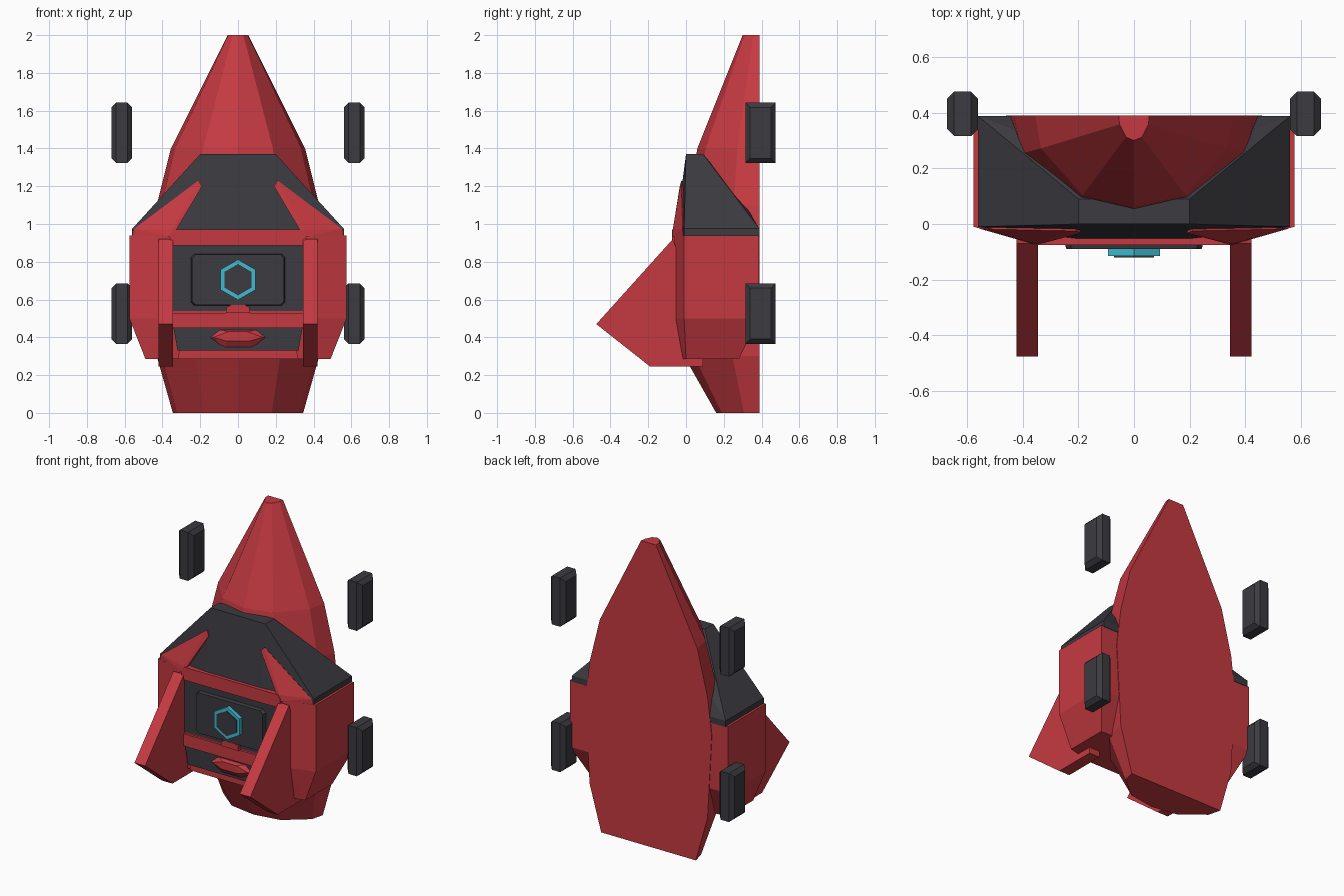
import bpy, bmesh, math
from mathutils import Matrix

if "Cube" in bpy.data.objects:
    bpy.data.objects.remove(bpy.data.objects["Cube"])


def material(name, rgb):
    m = bpy.data.materials.new(name)
    m.use_nodes = True
    m.diffuse_color = (*rgb, 1)
    m.node_tree.nodes["Principled BSDF"].inputs["Base Color"].default_value = (*rgb, 1)
    return m


RED = material("crimson", (0.56, 0.042, 0.053))
DARK = material("charcoal", (0.043, 0.043, 0.052))
CYAN = material("cyan", (0.05, 0.50, 0.64))


def finish(name, bm, mat):
    bmesh.ops.recalc_face_normals(bm, faces=bm.faces)
    me = bpy.data.meshes.new(name)
    bm.to_mesh(me)
    bm.free()
    me.materials.append(mat)
    ob = bpy.data.objects.new(name, me)
    bpy.context.collection.objects.link(ob)
    return ob


def solid(name, points, mat, mirror=False):
    """Convex solid around the points, optionally mirrored across x."""
    bm = bmesh.new()
    pts = list(points) + ([(-x, y, z) for x, y, z in points] if mirror else [])
    for p in set(pts):
        bm.verts.new(p)
    res = bmesh.ops.convex_hull(bm, input=bm.verts)
    spare = [v for v in res["geom_interior"] + res["geom_unused"] if isinstance(v, bmesh.types.BMVert)]
    bmesh.ops.delete(bm, geom=list(set(spare)), context="VERTS")
    bmesh.ops.dissolve_limit(bm, angle_limit=0.01, verts=bm.verts, edges=bm.edges)
    return finish(name, bm, mat)


def slab(name, outline, back, front, mat, inset=1.0):
    """Symmetric x-z half outline pushed forward along y."""
    zc = sum(z for _, z in outline) / len(outline)
    pts = [(x, back, z) for x, z in outline]
    pts += [(x * inset, front, zc + (z - zc) * inset) for x, z in outline]
    return solid(name, pts, mat, mirror=True)


def hexagon(name, radius, back, front, mat):
    bm = bmesh.new()
    bmesh.ops.create_cone(bm, cap_ends=True, segments=6, radius1=radius, radius2=radius, depth=back - front,
                          matrix=Matrix.Translation((0, (back + front) / 2, 0.705)) @ Matrix.Rotation(math.pi / 2, 4, "X"))
    return finish(name, bm, mat)


# Faceted hull with a flat back: height, half width, depth
BACK = 0.39
section = [(1, 0), (0.94, 0.36), (0.52, 0.87), (0, 1), (-0.52, 0.87), (-0.94, 0.36), (-1, 0)]
levels = [(0, 0.345, 0.23), (0.3, 0.43, 0.4), (0.85, 0.46, 0.42),
          (1.1, 0.43, 0.38), (1.4, 0.355, 0.33), (2, 0.055, 0.09)]
bm = bmesh.new()
rings = [[bm.verts.new((u * w, BACK - v * d, z)) for u, v in section] for z, w, d in levels]
for low, high in zip(rings, rings[1:]):
    for i in range(len(section)):
        j = (i + 1) % len(section)
        bm.faces.new((low[i], low[j], high[j], high[i]))
bm.faces.new(rings[0])
bm.faces.new(rings[-1])
finish("hull", bm, RED)

# Torso block with angled front cheeks
torso = [(0.575, y, z) for y in (-0.01, 0.385) for z in (0.5, 0.94)]
torso += [(0.49, 0, 0.285), (0.49, 0.28, 0.285), (0.36, -0.03, 0.285), (0.4, -0.06, 0.5), (0.4, -0.06, 0.94)]
solid("torso", torso, RED, mirror=True)

# Dark collar sloping up to the neck
collar = [(0.2, 0, 1.37), (0.2, 0.09, 1.37), (0.3, 0.27, 1.11), (0.36, 0.31, 1.11), (0.2, -0.055, 0.95)]
collar += [(0.56, y, z) for y in (-0.01, 0.388) for z in (0.935, 0.975)]
solid("collar", collar, DARK, mirror=True)

# Chest inlay, frame bars and raised panel
slab("chest_inlay", [(0.345, 0.54), (0.345, 0.9)], 0, -0.066, DARK)
slab("jaw_inlay", [(0.32, 0.33), (0.345, 0.47)], 0, -0.064, DARK)
slab("top_bar", [(0.36, 0.885), (0.36, 0.945), (0.34, 0.97)], 0, -0.075, RED)
slab("middle_bar", [(0.345, 0.45), (0.345, 0.53)], 0, -0.075, RED)
slab("bottom_bar", [(0.32, 0.285), (0.31, 0.33)], 0, -0.045, RED)
slab("chest_panel", [(0.235, 0.565), (0.255, 0.585), (0.255, 0.825), (0.235, 0.845)], -0.05, -0.09, DARK, 0.95)
slab("bar_tab", [(0.065, 0.53), (0.06, 0.56), (0.04, 0.57)], -0.05, -0.088, RED)

# Faceted chin
chin = [(0.1, -0.06, 0.44), (0.15, -0.06, 0.4), (0.07, -0.05, 0.33), (0.05, -0.09, 0.43),
        (0.06, -0.09, 0.38), (0.13, -0.08, 0.4)]
solid("chin", chin, RED, mirror=True)

# Hexagonal core
hexagon("core_ring", 0.107, -0.05, -0.115, CYAN)
hexagon("core_lens", 0.083, -0.05, -0.12, DARK)

for side, s in (("left", 1), ("right", -1)):
    # Shoulder strut lying on the collar
    strut = [(0.555, -0.015, 0.94), (0.55, -0.018, 0.975), (0.35, -0.075, 0.93), (0.35, -0.07, 0.97),
             (0.19, -0.033, 1.2), (0.21, -0.025, 1.23), (0.2, 0.02, 1.2), (0.35, 0.02, 0.94)]
    solid(side + "_shoulder_strut", [(s * x, y, z) for x, y, z in strut], RED)
    # Pointed front fin
    fin = [(0.09, 0.245), (0.09, 0.5), (-0.07, 0.92), (-0.475, 0.47), (-0.19, 0.245)]
    solid(side + "_fin", [(s * x, y, z) for x in (0.345, 0.422) for y, z in fin], RED)
    # Floating pods, chamfered towards their inner and outer faces
    for place, zc in (("upper", 1.483), ("lower", 0.525)):
        pod = [(s * (0.615 + dx), 0.395 + a * (0.08 - c), zc + b * (0.16 - c))
               for dx, c in ((-0.055, 0.025), (-0.03, 0), (0.03, 0), (0.055, 0.025))
               for a in (-1, 1) for b in (-1, 1)]
        solid(side + "_" + place + "_pod", pod, DARK)
